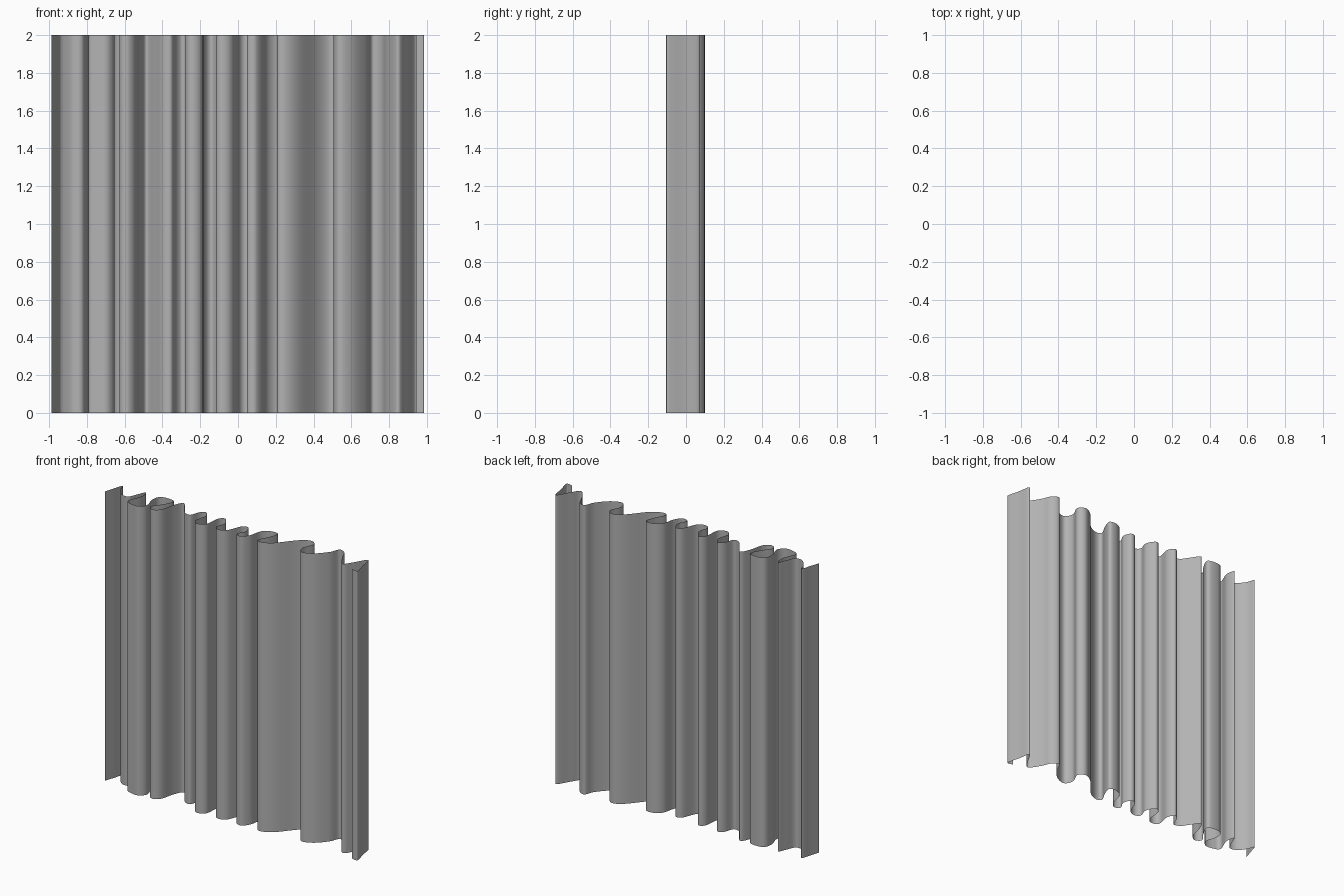
import bpy, bmesh
from mathutils import Vector

# Plan of the pleats, left to right, seen from above
pleats = [
    (-.988, -.04), (-.968, .02), (-.945, .09), (-.925, .04), (-.88, -.015), (-.825, -.02),
    (-.793, .045), (-.77, .095), (-.757, .03), (-.792, -.07), (-.75, -.097), (-.69, -.1),
    (-.655, -.055), (-.675, .02), (-.665, .08), (-.62, .1), (-.55, .085), (-.58, .01),
    (-.627, -.06), (-.59, -.09), (-.545, -.055), (-.52, .04), (-.485, .1), (-.44, .045),
    (-.40, -.01), (-.352, -.02), (-.325, .045), (-.29, .068), (-.262, .02), (-.278, -.07),
    (-.24, -.1), (-.19, -.07), (-.177, .03), (-.138, .06), (-.1, 0), (-.117, -.07),
    (-.08, -.095), (-.03, -.07), (.012, .025), (.055, .035), (.075, -.02), (.047, -.08),
    (.09, -.097), (.13, -.05), (.15, .03), (.2, .07), (.26, .065), (.245, 0), (.207, -.078),
    (.25, -.094), (.32, -.055), (.42, .06), (.49, .1), (.535, .065), (.505, -.015),
    (.535, -.07), (.61, -.045), (.68, .03), (.71, .095), (.76, .075), (.79, .01),
    (.845, -.065), (.89, -.01), (.945, .074), (.964, -.01), (.985, -.094), (.97, -.104),
    (.942, -.098),
]
HEIGHT, STEPS = 2.0, 6


def smooth_path(points, steps):
    """Catmull-Rom curve through the points."""
    p = [Vector(q) for q in points]
    p = [2 * p[0] - p[1]] + p + [2 * p[-1] - p[-2]]
    out = []
    for a, b, c, d in zip(p, p[1:], p[2:], p[3:]):
        for i in range(steps):
            t = i / steps
            out.append(0.5 * (2 * b + (c - a) * t + (2 * a - 5 * b + 4 * c - d) * t * t
                              + (3 * b - a - 3 * c + d) * t ** 3))
    return out + [p[-2]]


# Curtain: one thin sheet drawn straight up from the pleat path
bm = bmesh.new()
rows = [(bm.verts.new((q.x, q.y, 0)), bm.verts.new((q.x, q.y, HEIGHT)))
        for q in smooth_path(pleats, STEPS)]
for (a, b), (c, d) in zip(rows, rows[1:]):
    bm.faces.new((a, c, d, b)).smooth = True
mesh = bpy.data.meshes.new("curtain")
bm.to_mesh(mesh)
bm.free()
curtain = bpy.data.objects.new("curtain", mesh)
bpy.context.collection.objects.link(curtain)

# Dark grey cloth
cloth = bpy.data.materials.new("cloth")
cloth.diffuse_color = (0.45, 0.45, 0.45, 1)
mesh.materials.append(cloth)
